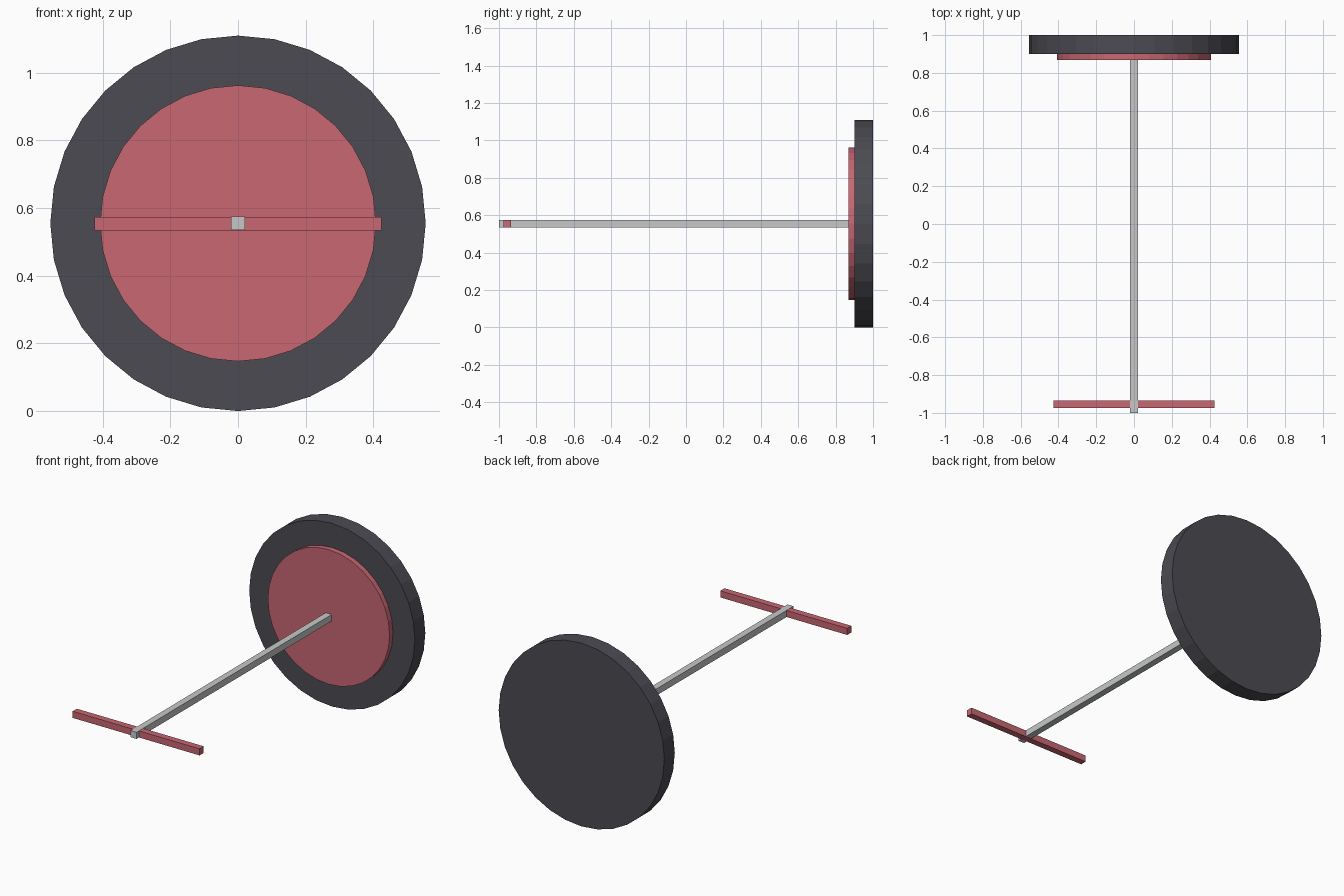
import bpy
from math import pi

default = bpy.data.objects.get("Cube")
if default:
    bpy.data.objects.remove(default, do_unlink=True)

AXIS_Z = 0.555


def material(name, color):
    mat = bpy.data.materials.new(name)
    mat.use_nodes = True
    mat.diffuse_color = (*color, 1)
    mat.node_tree.nodes["Principled BSDF"].inputs["Base Color"].default_value = (*color, 1)
    return mat


def finish(name, mat):
    obj = bpy.context.object
    obj.name = obj.data.name = name
    obj.data.materials.append(mat)
    bpy.ops.object.transform_apply(location=False, rotation=True, scale=True)
    return obj


def disc(name, radius, y0, y1, mat):
    """Flat-sided disc whose axis runs along y."""
    bpy.ops.mesh.primitive_cylinder_add(
        vertices=32, radius=radius, depth=y1 - y0,
        location=(0, (y0 + y1) / 2, AXIS_Z), rotation=(pi / 2, 0, 0))
    return finish(name, mat)


def bar(name, width, y0, y1, height, z, mat):
    """Square bar centred on x."""
    bpy.ops.mesh.primitive_cube_add(size=1, location=(0, (y0 + y1) / 2, z))
    bpy.context.object.scale = (width, y1 - y0, height)
    return finish(name, mat)


charcoal = material("charcoal", (0.07, 0.07, 0.085))
red = material("muted red", (0.58, 0.135, 0.17))
grey = material("light grey", (0.57, 0.575, 0.575))

# Round head: wide rear disc with a thinner plate in front
disc("rear_disc", 0.555, 0.90, 1.0, charcoal)
disc("front_plate", 0.408, 0.868, 0.90, red)

# Long rod with a crossbar near its free end
bar("rod", 0.04, -1.0, 0.87, 0.04, AXIS_Z, grey)
bar("crossbar", 0.85, -0.975, -0.935, 0.04, AXIS_Z - 0.001, red)
